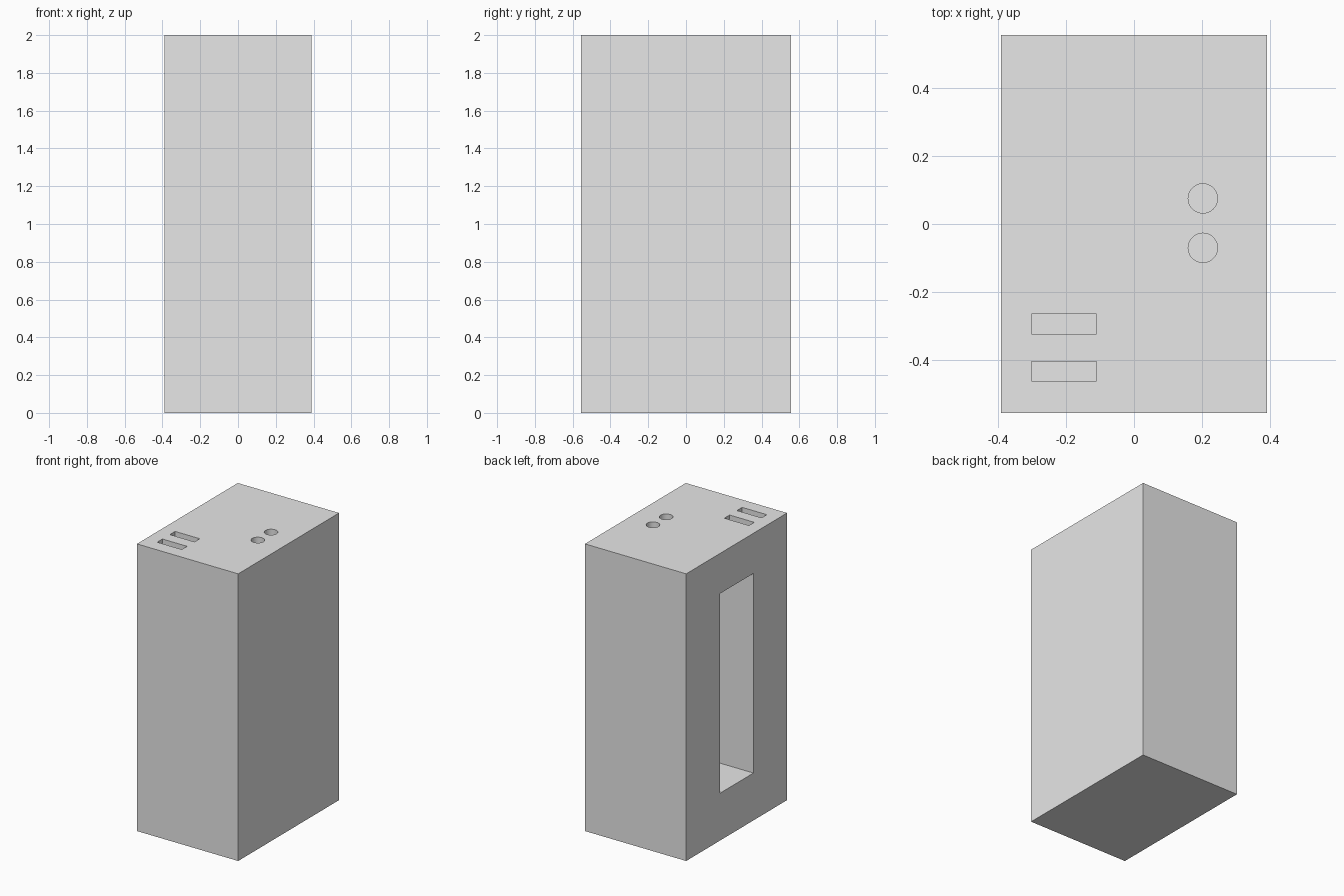
import bpy
from mathutils import Vector

cube = bpy.data.objects.get("Cube")
if cube:
    bpy.data.objects.remove(cube, do_unlink=True)

W, D, H = 0.78, 1.11, 2.0      # overall size
HOLE_DEPTH = 0.1

grey = bpy.data.materials.new("light_grey")
grey.use_nodes = True
grey.diffuse_color = (0.8, 0.8, 0.8, 1)
grey.node_tree.nodes["Principled BSDF"].inputs["Base Color"].default_value = (0.8, 0.8, 0.8, 1)


def box(name, low, high):
    """Axis-aligned box between two corners."""
    low, high = Vector(low), Vector(high)
    bpy.ops.mesh.primitive_cube_add(size=1, location=(low + high) / 2)
    ob = bpy.context.object
    ob.name = name
    ob.scale = high - low
    bpy.ops.object.transform_apply(location=False, rotation=False, scale=True)
    ob.data.materials.append(grey)
    return ob


def peg(name, x, y, radius):
    """Upright cylinder reaching down through the top."""
    bpy.ops.mesh.primitive_cylinder_add(vertices=48, radius=radius,
                                        depth=2 * HOLE_DEPTH, location=(x, y, H))
    ob = bpy.context.object
    ob.name = name
    ob.data.materials.append(grey)
    return ob


# Main block
body = box("body", (-W / 2, -D / 2, 0), (W / 2, D / 2, H))

# Tall pocket in the right side
cutters = [box("pocket_cutter", (-W / 2 - 0.1, -0.185, 0.33), (0, 0.185, 1.72))]

# Two slots in the top
for i, y in enumerate((-0.432, -0.293)):
    cutters.append(box(f"slot_cutter_{i + 1}", (-0.30, y - 0.029, H - HOLE_DEPTH),
                       (-0.11, y + 0.029, H + 0.1)))

# Two round holes in the top
for i, y in enumerate((-0.07, 0.075)):
    cutters.append(peg(f"round_hole_cutter_{i + 1}", 0.202, y, 0.043))

# Cut the openings into the block
bpy.ops.object.select_all(action="DESELECT")
body.select_set(True)
bpy.context.view_layer.objects.active = body
for cutter in cutters:
    mod = body.modifiers.new(cutter.name, "BOOLEAN")
    mod.operation = "DIFFERENCE"
    mod.solver = "EXACT"
    mod.object = cutter
    bpy.ops.object.modifier_apply(modifier=mod.name)
for cutter in cutters:
    bpy.data.objects.remove(cutter, do_unlink=True)

bpy.ops.object.shade_smooth_by_angle()
